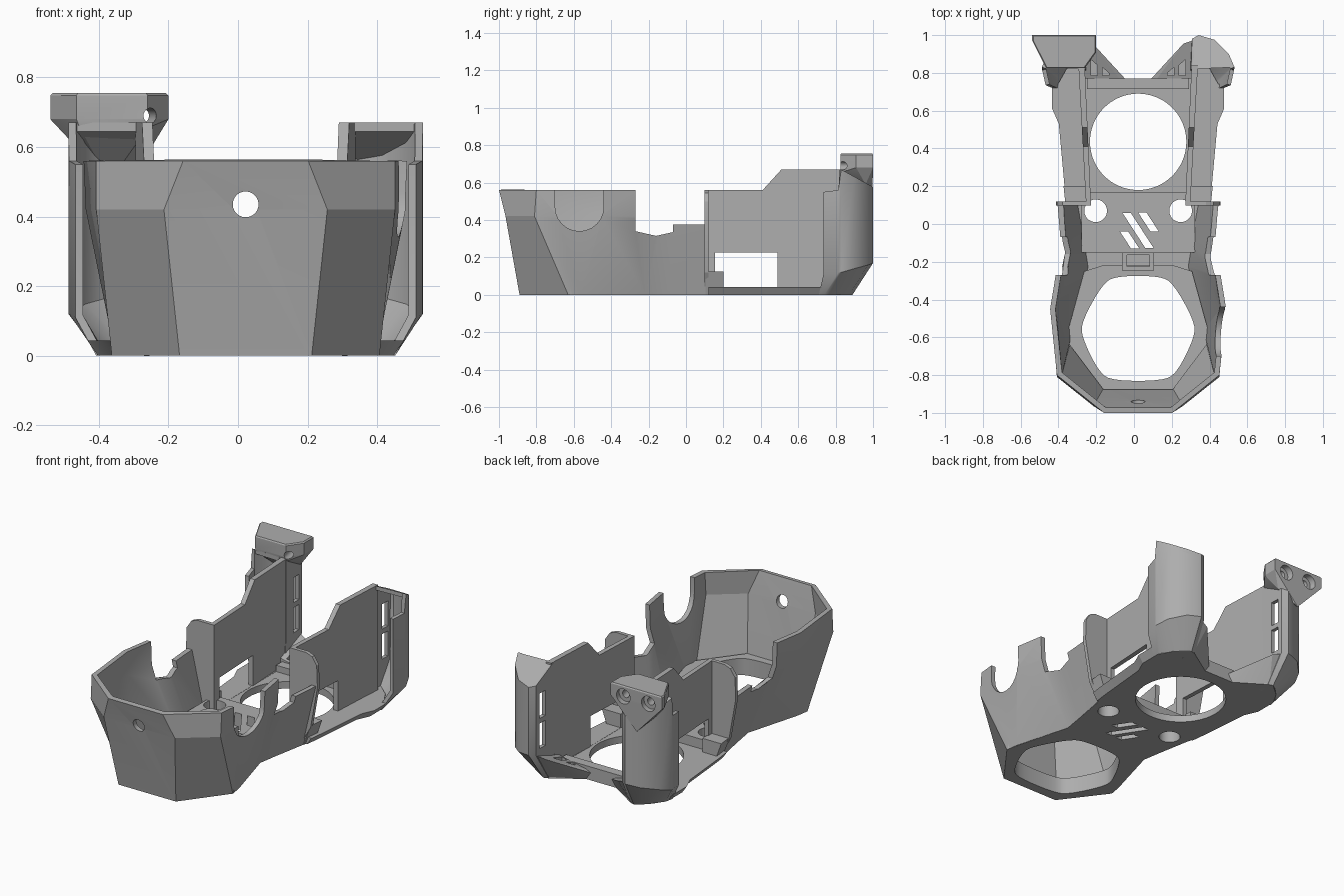
import bpy, bmesh, math
from mathutils import Vector

if "Cube" in bpy.data.objects:
    bpy.data.objects.remove(bpy.data.objects["Cube"])

CX = 0.022  # centre line of the shell
grey = bpy.data.materials.new("plastic_grey")
grey.use_nodes = True
COLOUR = (0.42, 0.42, 0.42, 1)
grey.diffuse_color = COLOUR
grey.node_tree.nodes["Principled BSDF"].inputs["Base Color"].default_value = COLOUR


def finish(bm, name, fix=True):
    if fix:
        bmesh.ops.recalc_face_normals(bm, faces=bm.faces)
    mesh = bpy.data.meshes.new(name)
    bm.to_mesh(mesh)
    bm.free()
    mesh.materials.append(grey)
    ob = bpy.data.objects.new(name, mesh)
    bpy.context.collection.objects.link(ob)
    return ob


def extrude(name, pts, place):
    """Prism: place(a, b, t) maps a profile point to 3D at end t = 0 or 1."""
    bm = bmesh.new()
    ends = [[bm.verts.new(place(a, b, t)) for a, b in pts] for t in (0, 1)]
    n = len(pts)
    for e in ends:
        bm.faces.new(e)
    for i in range(n):
        j = (i + 1) % n
        bm.faces.new((ends[0][i], ends[0][j], ends[1][j], ends[1][i]))
    return finish(bm, name)


def slab(name, pts, z0, z1, s=1, flare=0):
    """Flat part; outer points move out by flare at the top."""
    return extrude(name, pts, lambda u, y, t: (
        CX + s * (u + flare * t * (u > 0.3)), y, z1 if t else z0))


def side(name, pts, u0, u1):
    return extrude(name, pts, lambda y, z, t: (CX + (u1 if t else u0), y, z))


def hull(name, points):
    bm = bmesh.new()
    for p in points:
        bm.verts.new(p)
    bmesh.ops.convex_hull(bm, input=bm.verts)
    bmesh.ops.dissolve_limit(bm, angle_limit=0.02, verts=bm.verts, edges=bm.edges)
    return finish(bm, name)


def rect(a0, a1, b0, b1):
    return [(a0, b0), (a1, b0), (a1, b1), (a0, b1)]


def circle(a, b, r, n=48):
    return [(a + r * math.cos(k * math.tau / n), b + r * math.sin(k * math.tau / n)) for k in range(n)]


def soften(pts, ratios):
    """Corner cutting that rounds a closed polygon."""
    for k in ratios:
        out = []
        for p, q in zip(pts, pts[1:] + pts[:1]):
            p, q = Vector(p), Vector(q)
            out += [tuple(p.lerp(q, k)), tuple(q.lerp(p, k))]
        pts = out
    return pts


def mirrored(half):
    return half + [(-u, y) for u, y in reversed(half)]


def bake(ob):
    dg = bpy.context.evaluated_depsgraph_get()
    dg.update()
    mesh = bpy.data.meshes.new_from_object(ob.evaluated_get(dg))
    ob.modifiers.clear()
    ob.data = mesh


def cut(ob, cutters):
    for c in cutters:
        c.hide_render = True
        m = ob.modifiers.new("cut", "BOOLEAN")
        m.operation, m.object = "DIFFERENCE", c
    bake(ob)
    for c in cutters:
        bpy.data.objects.remove(c)


def sheet(name, rings, thick):
    """Wall lofted through open rings of 3D points, then thickened inward."""
    bm = bmesh.new()
    rows = [[bm.verts.new(p) for p in r] for r in rings]
    for lo, hi in zip(rows, rows[1:]):
        for i in range(len(lo) - 1):
            bm.faces.new((lo[i], lo[i + 1], hi[i + 1], hi[i]))
    ob = finish(bm, name, fix=False)
    m = ob.modifiers.new("thickness", "SOLIDIFY")
    m.thickness, m.offset, m.use_even_offset = thick, -1, True
    bake(ob)
    return ob


# Faceted front bowl with stepped sides, round port and side notch
bowl_low = [(0.19, -0.89), (0.385, -0.63), (0.375, -0.56), (0.28, -0.22), (0.3, -0.1), (0.34, 0.115)]
bowl_mid = [(0.235, -0.965), (0.43, -0.81), (0.46, -0.45), (0.43, -0.26), (0.415, -0.16), (0.438, 0.115)]
bowl_top = [(0.18, -1), (0.43, -0.8), (0.466, -0.45), (0.435, -0.26), (0.42, -0.16), (0.44, 0.115)]


def bowl_ring(half, z):
    full = [(-u, y) for u, y in reversed(half)] + half
    return [(CX + u, y, z) for u, y in full]


bowl = sheet("front_bowl", [bowl_ring(bowl_low, 0), bowl_ring(bowl_mid, 0.42), bowl_ring(bowl_top, 0.56)], 0.028)
notch = [(-0.7, 0.7), (-0.44, 0.7)] + [
    (-0.57 + 0.13 * math.cos(a * math.pi / 12), 0.47 - 0.13 * math.sin(a * math.pi / 12)) for a in range(13)]
port = extrude("port_cutter", circle(0, 0.435, 0.037), lambda u, z, t: (CX + u, -1.2 + 0.5 * t, z))
cut(bowl, [
    side("step_cutter", [(-0.27, 0.7), (-0.27, 0.34), (-0.16, 0.315), (-0.07, 0.335), (-0.07, 0.7)], -1, 1),
    side("rear_step_cutter", rect(-0.075, 0.3, 0.375, 0.7), -1, 1),
    side("notch_cutter", notch, 0.25, 0.7), port])

# Floor openings shared by the floor layers
opening = soften(mirrored([(0.165, -0.275), (0.32, -0.555), (0.185, -0.83)]), (0.15, 0.25, 0.25))


def floor_cutters():
    cs = [slab("opening_cutter", opening, -0.1, 0.3),
          slab("ring_cutter", circle(0, 0.435, 0.255, 96), -0.1, 0.3)]
    for s in (1, -1):
        cs.append(slab("screw_cutter", circle(0.225, 0.07, 0.06), -0.1, 0.3, s))
    # Slanted vents
    for u, y, h in ((-0.045, -0.085, 0.045), (0, -0.035, 0.092), (0.055, 0.01, 0.05)):
        d = h * 0.65
        cs.append(slab("vent_cutter", [(u - d - 0.022, y + h), (u - d + 0.022, y + h),
                                       (u + d + 0.022, y - h), (u + d - 0.022, y - h)], -0.1, 0.3))
    return cs


floor = slab("floor_plate", mirrored([
    (0.19, -0.89), (0.385, -0.62), (0.28, -0.22), (0.35, 0.2), (0.39, 0.54), (0.425, 0.62),
    (0.425, 0.74), (0.38, 0.82), (0.3, 0.89), (0.27, 0.88), (0.1, 0.77)]), 0, 0.042)
cut(floor, floor_cutters())
lip = slab("opening_lip", mirrored([(0.19, -0.22), (0.285, -0.25), (0.37, -0.56), (0.37, -0.63), (0.185, -0.875)]), 0.03, 0.1)
cut(lip, floor_cutters())
deck = slab("middle_deck", rect(-0.3, 0.3, -0.15, 0.17), 0.03, 0.1)
cut(deck, floor_cutters())
rail = slab("rear_cross_rail", rect(-0.27, 0.27, 0.715, 0.77), 0.03, 0.08)

# Small clip between deck and opening
clip = slab("clip", rect(-0.085, 0.085, -0.245, -0.15), 0.08, 0.14)
cut(clip, [slab("clip_cutter", rect(-0.06, 0.06, -0.225, -0.165), 0.05, 0.2)])

wall_profile = [(0.1, 0.03), (0.1, 0.56), (0.41, 0.56), (0.51, 0.67), (0.84, 0.67), (0.84, 0.03),
                (0.49, 0.03), (0.49, 0.225), (0.155, 0.225), (0.155, 0.03)]
pillar_low = [(0.43, 0.71), (0.425, 0.74), (0.42, 0.76), (0.37, 0.83), (0.33, 0.87), (0.3, 0.89), (0.27, 0.88), (0.27, 0.8)]
pillar_out = [(0.49, 0.735), (0.508, 0.815), (0.51, 0.83), (0.48, 0.9), (0.405, 0.975), (0.32, 1), (0.285, 0.98), (0.28, 0.82)]
pillar_mid = [0.11, 0.12, 0.12, 0.14, 0.16, 0.17, 0.17, 0.17]


def crown(y):
    """Height of the pillar top, falling towards the back."""
    return 0.67 - 0.55 * max(0, y - 0.83)


pillar_top = [0.55, 0.56] + [crown(y) for u, y in pillar_out[2:]]

for s, tag in ((1, "left"), (-1, "right")):
    # Tapering inner side wall with its window
    extrude(tag + "_side_wall", wall_profile, lambda y, z, t: (
        CX + s * (0.245 + 0.045 * y + (0.025 + 0.01 * y) * t), y, z))
    # Bulkhead flange with rounded outer corner
    extrude(tag + "_flange", [(0.25, 0.03), (0.25, 0.56), (0.36, 0.56), (0.4, 0.545), (0.43, 0.5),
                              (0.435, 0.37), (0.39, 0.12), (0.34, 0.03)],
            lambda u, z, t: (CX + s * u, 0.098 + 0.022 * t, z))
    # Flared floor edge and the step that ties it to the flange
    slab(tag + "_floor_edge", [(0.27, 0.12), (0.35, 0.12), (0.36, 0.2), (0.39, 0.53), (0.425, 0.61),
                               (0.425, 0.74), (0.27, 0.74)], 0, 0.043, s, 0.03)
    slab(tag + "_sill", [(0.27, 0.105), (0.34, 0.105), (0.35, 0.2), (0.27, 0.2)], 0, 0.125, s, 0.045)
    slab(tag + "_deck_disc", circle(0.18, -0.04, 0.058), 0.098, 0.106, s)

    # Rear pillar shell, open towards the front, slotted on the inside
    rings = [[(CX + s * u, y, 0) for u, y in pillar_low],
             [(CX + s * u, y, z) for (u, y), z in zip(pillar_out, pillar_mid)],
             [(CX + s * u, y, z) for (u, y), z in zip(pillar_out, pillar_top)]]
    if s < 0:
        rings = [r[::-1] for r in rings]
    pillar = sheet(tag + "_rear_pillar", rings, 0.022)
    cut(pillar, [slab("slot_cutter", rect(0.2, 0.325, 0.895, 0.95), z, z + 0.15, s) for z in (0.2, 0.38)])
    extrude(tag + "_pillar_lid", pillar_out[2:], lambda u, y, t: (CX + s * u, y, crown(y) - 0.025 + 0.025 * t))

    # Solid rear gusset with chamfered underside and pockets between ribs
    gusset = hull(tag + "_gusset", [(CX + s * u, y, z) for u, y, z in (
        (0.1, 0.77, 0), (0.28, 0.88, 0), (0.28, 0.77, 0), (0.07, 0.77, 0.045), (0.1, 0.77, 0.06),
        (0.24, 0.955, 0.15), (0.285, 0.97, 0.165), (0.285, 0.77, 0.1))])
    cut(gusset, [slab("gusset_cutter", [(u, 0.785), (u + 0.035, 0.785), (u + 0.035, y), (u, y - 0.03)], 0.04, 0.3, s)
                 for u, y in ((0.155, 0.83), (0.215, 0.87))])

# Flared mounting head on the right pillar
head_plan = [(-0.54, 1), (-0.2, 1), (-0.2, 0.91), (-0.26, 0.825), (-0.465, 0.825), (-0.485, 0.92), (-0.54, 0.975)]
head = hull("mounting_head", [(x, y, z) for x, y in head_plan for z in (0.68, 0.748)] + [
    (-0.37 + (x + 0.37) * 0.96, 0.91 + (y - 0.91) * 0.95, 0.755) for x, y in head_plan] + [
    (-0.455, 0.83, 0.655), (-0.26, 0.83, 0.655), (-0.465, 0.93, 0.6), (-0.255, 0.96, 0.59), (-0.37, 0.995, 0.5)])


def bore(x, r, y0):
    """Slanted round hole entering the back face at x."""
    return extrude("bore_cutter", circle(x, 0.69, r, 32),
                   lambda a, z, t: (a + 0.2 * (1 - (y0 if t else 1.1)), y0 if t else 1.1, z))


cut(head, [bore(-0.285, 0.022, 0.7), bore(-0.45, 0.022, 0.86)])
cut(head, [bore(-0.285, 0.045, 0.965), bore(-0.45, 0.045, 0.965)])

# Shade every part: rounded pillars, crisp facets elsewhere
for ob in bpy.context.collection.objects:
    if ob.type == "MESH" and grey.name in ob.data.materials:
        bpy.ops.object.select_all(action="DESELECT")
        ob.select_set(True)
        bpy.context.view_layer.objects.active = ob
        limit = 35 if "pillar" in ob.name else 18
        bpy.ops.object.shade_smooth_by_angle(angle=math.radians(limit))
